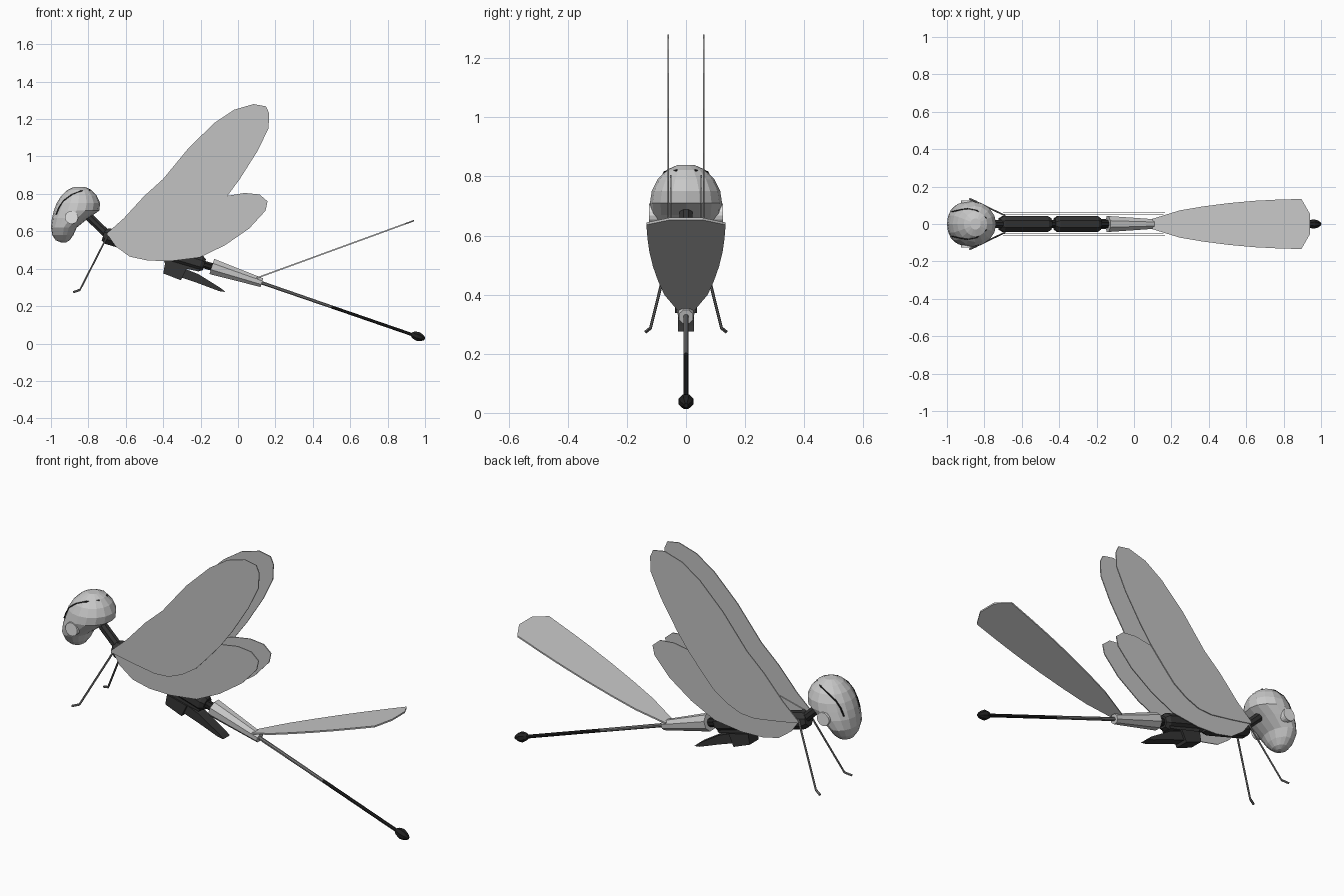
import bpy, bmesh, math
from mathutils import Vector

if "Cube" in bpy.data.objects:
    bpy.data.objects.remove(bpy.data.objects["Cube"])


def material(name, v):
    m = bpy.data.materials.new(name)
    m.diffuse_color = (v, v, v, 1)
    m.use_nodes = True
    m.node_tree.nodes["Principled BSDF"].inputs["Base Color"].default_value = m.diffuse_color
    return m


SHELL = material("light_grey", 0.58)
WING = material("wing_grey", 0.54)
WHITE = material("white", 0.95)
DARK = material("charcoal", 0.035)
BLACK = material("black", 0.015)
STEEL = material("mid_grey", 0.22)


def finish(name, bm, mat):
    bmesh.ops.recalc_face_normals(bm, faces=bm.faces)
    me = bpy.data.meshes.new(name)
    bm.to_mesh(me)
    bm.free()
    me.materials.append(mat)
    ob = bpy.data.objects.new(name, me)
    bpy.context.collection.objects.link(ob)
    return ob


def loft(name, rings, mat):
    """Skin a list of equal point rings and cap both ends."""
    bm = bmesh.new()
    rows = [[bm.verts.new(p) for p in ring] for ring in rings]
    n = len(rows[0])
    for a, b in zip(rows, rows[1:]):
        for i in range(n):
            j = (i + 1) % n
            bm.faces.new((a[i], a[j], b[j], b[i]))
    bm.faces.new(rows[0])
    bm.faces.new(rows[-1])
    return finish(name, bm, mat)


def turned(name, p0, p1, profile, mat, sides=8):
    """Turned part along p0-p1; profile holds (fraction, radius)."""
    p0, p1 = Vector(p0), Vector(p1)
    q = (p1 - p0).to_track_quat('Z', 'Y')
    rings = []
    for t, r in profile:
        rings.append([p0.lerp(p1, t) + q @ Vector((r * math.cos(a), r * math.sin(a), 0))
                      for a in [2 * math.pi * (i + 0.5) / sides for i in range(sides)]])
    return loft(name, rings, mat)


def rod(name, p0, p1, r0, r1, mat, sides=8):
    return turned(name, p0, p1, [(0, r0), (1, r1)], mat, sides)


def plate(name, outline, y, thick, mat):
    """Flat x-z outline given thickness along y."""
    return loft(name, [[(x, y + d, z) for x, z in outline]
                       for d in (-thick / 2, thick / 2)], mat)


# Head: horizontal slices (z, x_min, x_max, half width)
SLICES = [(0.54, -0.945, -0.92, 0.015), (0.552, -0.975, -0.90, 0.045),
          (0.58, -0.993, -0.88, 0.078), (0.62, -1.0, -0.862, 0.105),
          (0.67, -0.995, -0.80, 0.119), (0.71, -0.985, -0.742, 0.122),
          (0.75, -0.97, -0.737, 0.116), (0.79, -0.945, -0.755, 0.096),
          (0.822, -0.91, -0.785, 0.066), (0.838, -0.875, -0.82, 0.03)]
N = 16
loft("head", [[((a + b) / 2 + (b - a) / 2 * math.cos(t), w * math.sin(t), z)
               for t in [2 * math.pi * i / N for i in range(N)]]
              for z, a, b, w in SLICES], SHELL)


def head_y(x, z):
    for (z0, a0, b0, w0), (z1, a1, b1, w1) in zip(SLICES, SLICES[1:]):
        if z0 <= z <= z1:
            f = (z - z0) / (z1 - z0)
            a, b, w = a0 + f * (a1 - a0), b0 + f * (b1 - b0), w0 + f * (w1 - w0)
            u = (2 * x - a - b) / (b - a)
            return w * math.sqrt(max(0, 1 - u * u))
    return 0


# Leaf-shaped wings
FORE = [(-0.70, 0.59), (-0.61, 0.67), (-0.50, 0.79), (-0.40, 0.88), (-0.26, 1.05),
        (-0.125, 1.18), (-0.02, 1.25), (0.083, 1.28), (0.15, 1.268), (0.167, 1.23),
        (0.163, 1.15), (0.105, 1.03), (0.01, 0.88), (-0.06, 0.785), (-0.14, 0.695),
        (-0.205, 0.625), (-0.285, 0.572), (-0.365, 0.54), (-0.445, 0.535),
        (-0.58, 0.556), (-0.70, 0.578)]
HIND = [(-0.70, 0.585), (-0.655, 0.52), (-0.58, 0.465), (-0.485, 0.444), (-0.365, 0.44),
        (-0.205, 0.46), (-0.07, 0.525), (0.06, 0.615), (0.147, 0.71), (0.158, 0.76),
        (0.115, 0.797), (0.035, 0.805), (-0.055, 0.79), (-0.20, 0.74), (-0.40, 0.66)]
SEAM = [(-0.972, 0.69), (-0.955, 0.73), (-0.93, 0.765), (-0.89, 0.795),
        (-0.84, 0.815), (-0.79, 0.82)]

for s, side in ((-1, "right"), (1, "left")):
    plate("forewing_" + side, FORE, s * 0.06, 0.005, WING)
    plate("hindwing_" + side, HIND, s * 0.052, 0.005, WING)
    # Eye disc and thin seam on each side of the head
    rod("eye_" + side, (-0.89, s * 0.09, 0.674), (-0.89, s * 0.125, 0.674),
        0.035, 0.035, WHITE, 16)
    pts = [(x, s * head_y(x, z), z) for x, z in SEAM]
    for p, q in zip(pts, pts[1:]):
        rod("head_seam_" + side, p, q, 0.004, 0.004, BLACK, 4)
    # Front leg and foot
    knee = (-0.845, s * 0.12, 0.287)
    rod("front_leg_" + side, (-0.69, s * 0.045, 0.59), knee, 0.005, 0.005, STEEL, 6)
    rod("front_foot_" + side, knee, (-0.88, s * 0.135, 0.275), 0.006, 0.006, STEEL, 6)

# Neck and two-part body, along one sloping axis
rod("neck", (-0.81, 0, 0.69), (-0.68, 0, 0.565), 0.024, 0.024, DARK)


def axis(x):
    return (x, 0, 0.575 - 0.295 * (x + 0.7))


rod("body_core", axis(-0.70), axis(-0.12), 0.022, 0.022, BLACK)
BARREL = [(0, 0.033), (0.08, 0.047), (0.92, 0.047), (1, 0.033)]
turned("front_body", axis(-0.72), axis(-0.445), BARREL, DARK)
turned("rear_body", axis(-0.425), axis(-0.18), BARREL, DARK)

# Underside block and swept-back foot
plate("belly_mount", [(-0.40, 0.46), (-0.39, 0.425), (-0.21, 0.385), (-0.19, 0.43)],
      0, 0.06, DARK)
plate("belly_block", [(-0.39, 0.43), (-0.40, 0.375), (-0.305, 0.338), (-0.275, 0.40)],
      0, 0.075, DARK)
plate("rear_foot", [(-0.31, 0.41), (-0.21, 0.37), (-0.09, 0.295), (-0.067, 0.275),
                    (-0.10, 0.28), (-0.22, 0.325), (-0.30, 0.352)], 0, 0.054, DARK)

# Tail cone, rod and tip
rod("tail_cone", (-0.14, 0, 0.412), (0.128, 0, 0.325), 0.046, 0.026, SHELL)
rod("tail_rod_front", (0.12, 0, 0.327), (0.50, 0, 0.196), 0.010, 0.009, STEEL)
rod("tail_rod_rear", (0.50, 0, 0.196), (0.95, 0, 0.041), 0.009, 0.009, BLACK)
turned("tail_tip", (0.927, 0, 0.05), (0.999, 0, 0.025),
       [(0, 0.01), (0.15, 0.02), (0.45, 0.027), (0.75, 0.021), (1, 0.008)], BLACK)

# Tail fan: tilted blade, half outline (x, half width)
HALF = [(0.10, 0.028), (0.245, 0.073), (0.37, 0.094), (0.51, 0.112), (0.645, 0.124),
        (0.76, 0.13), (0.895, 0.134), (0.94, 0.055)]
blade = HALF + [(x, -w) for x, w in reversed(HALF)]
loft("tail_fan", [[(x, y, 0.35 + 0.365 * (x - 0.10) + d) for x, y in blade]
                  for d in (-0.004, 0.004)], SHELL)
